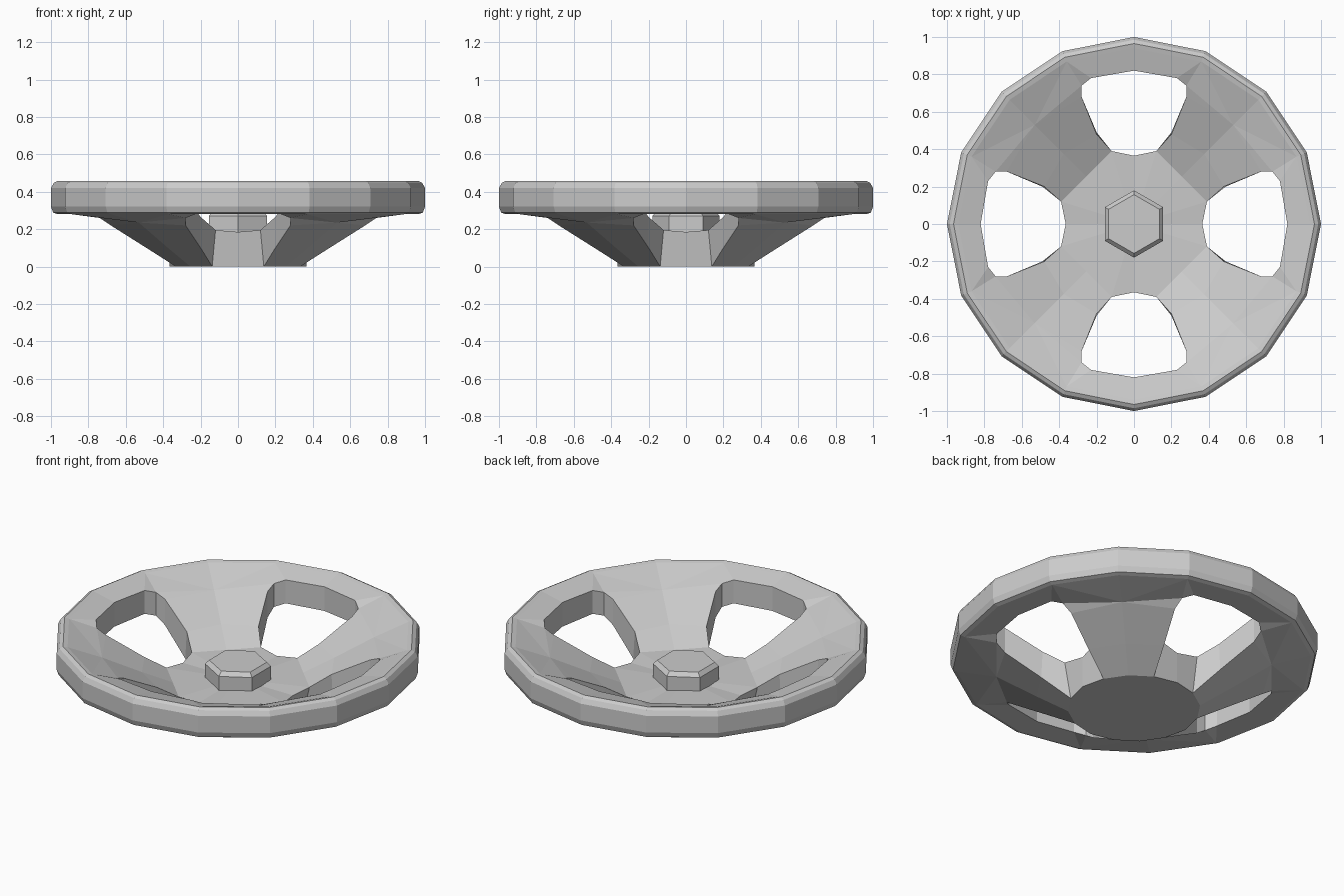
import bpy, bmesh
from math import sin, cos, radians, pi
from mathutils import Matrix, Vector

if "Cube" in bpy.data.objects:
    bpy.data.objects.remove(bpy.data.objects["Cube"])


def polar(r, deg, z):
    # Angle measured from +y towards +x
    a = radians(deg)
    return Vector((r * sin(a), r * cos(a), z))


def finish(bm, name):
    bmesh.ops.remove_doubles(bm, verts=bm.verts, dist=0.0005)
    bmesh.ops.recalc_face_normals(bm, faces=bm.faces)
    mesh = bpy.data.meshes.new(name)
    bm.to_mesh(mesh)
    bm.free()
    obj = bpy.data.objects.new(name, mesh)
    bpy.context.collection.objects.link(obj)
    return obj


# Half a hole outline, on the upper and lower skins of the dish
top_hole = [(0, .365, .185), (.12, .39, .195), (.2, .48, .265), (.28, .68, .375),
            (.28, .74, .40), (.23, .78, .42), (0, .82, .425)]
low_hole = [(0, .365, 0), (.138, .333, 0), (.2, .49, .1), (.28, .68, .22),
            (.28, .74, .26), (.23, .78, .28), (0, .82, .28)]
# Centre line of a spoke (radius, z)
top_spoke = [(.36, .195), (.53, .27), (.75, .375)]
low_spoke = [(.36, 0), (.53, .1), (.75, .235)]
# Rim section from the top lip round to the bottom lip (radius, z)
rim = [(.94, .452), (.965, .458), (.985, .447), (1, .42), (1, .32),
       (.988, .288), (.965, .28)]


def skin(hole, spoke, lip, centre_z):
    h = [Vector(p) for p in hole]
    s = [polar(r, 45, z) for r, z in spoke]
    r = [polar(lip[0], a, lip[1]) for a in (0, 22.5, 45)]
    c = Vector((0, 0, centre_z))
    return [(c, h[0], h[1]), (c, h[1], s[0]), (h[1], h[2], s[1], s[0]),
            (h[2], h[3], s[2], s[1]), (h[3], h[4], s[2]),
            (h[4], h[5], r[1]), (h[4], r[1], s[2]),
            (h[5], h[6], r[0], r[1]), (s[2], r[1], r[2])]


# One eighth of the wheel: both skins, hole walls and rim
faces = skin(top_hole, top_spoke, rim[0], .185) + skin(low_hole, low_spoke, rim[-1], 0)
for i in range(6):
    faces.append(tuple(map(Vector, (top_hole[i], top_hole[i + 1],
                                    low_hole[i + 1], low_hole[i]))))
for (r0, z0), (r1, z1) in zip(rim, rim[1:]):
    for a in (0, 22.5):
        faces.append((polar(r0, a, z0), polar(r0, a + 22.5, z0),
                      polar(r1, a + 22.5, z1), polar(r1, a, z1)))

# Mirror and rotate into the full handwheel
bm = bmesh.new()
for k in range(4):
    for side in (1, -1):
        m = Matrix.Rotation(k * pi / 2, 4, 'Z') @ Matrix.Diagonal((side, 1, 1, 1))
        for f in faces:
            bm.faces.new([bm.verts.new(m @ p) for p in f])
finish(bm, "handwheel")

# Chamfered hexagonal nut on the hub
bm = bmesh.new()
rings = [[bm.verts.new(polar(r, 60 * i, z)) for i in range(6)]
         for r, z in ((.18, .17), (.18, .27), (.157, .293))]
for a, b in zip(rings, rings[1:]):
    for i in range(6):
        j = (i + 1) % 6
        bm.faces.new((a[i], a[j], b[j], b[i]))
bm.faces.new(rings[0])
bm.faces.new(rings[-1])
finish(bm, "hub_nut")
